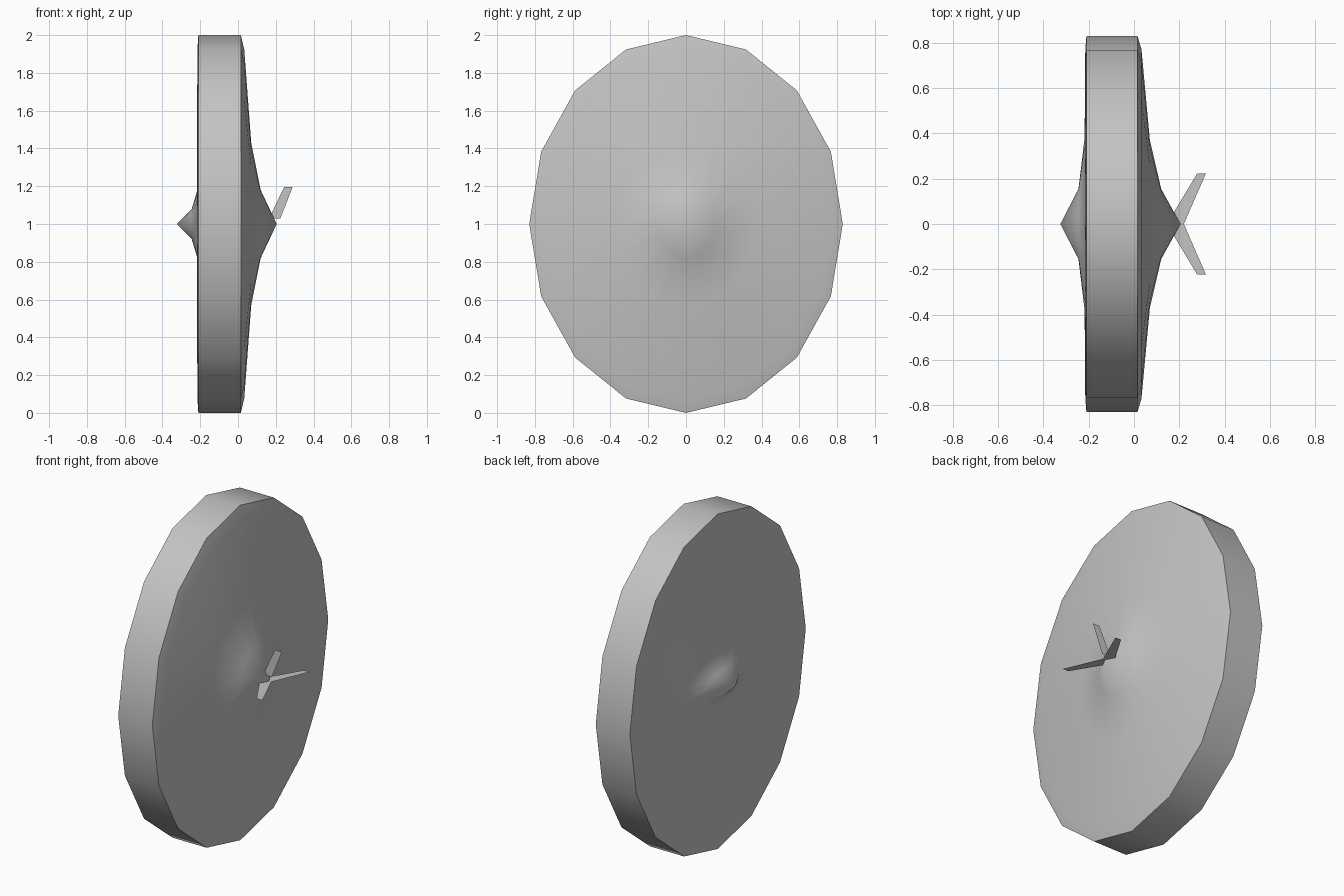
import bpy
import bmesh
from math import sin, cos, pi, radians

cube = bpy.data.objects.get("Cube")
if cube:
    bpy.data.objects.remove(cube, do_unlink=True)

SIDES = 16
CENTRE_Z = 1.0

grey = bpy.data.materials.new("plain_grey")
grey.use_nodes = True
grey.diffuse_color = (0.55, 0.55, 0.55, 1)
grey.node_tree.nodes["Principled BSDF"].inputs["Base Color"].default_value = grey.diffuse_color


def finish(bm, name):
    bmesh.ops.recalc_face_normals(bm, faces=bm.faces)
    mesh = bpy.data.meshes.new(name)
    bm.to_mesh(mesh)
    bm.free()
    mesh.materials.append(grey)
    obj = bpy.data.objects.new(name, mesh)
    bpy.context.collection.objects.link(obj)
    return obj


def loft(name, tip_a, rings, tip_b):
    """Join oval rings (x, y radius, z radius) along x, closed by a point at each end."""
    bm = bmesh.new()
    loops = []
    for x, ry, rz in rings:
        loops.append([bm.verts.new((x, ry * sin(2 * pi * i / SIDES),
                                    CENTRE_Z + rz * cos(2 * pi * i / SIDES)))
                      for i in range(SIDES)])
    ends = [bm.verts.new((x, 0, CENTRE_Z)) for x in (tip_a, tip_b)]
    for i in range(SIDES):
        j = (i + 1) % SIDES
        for a, b in zip(loops, loops[1:]):
            bm.faces.new((a[i], a[j], b[j], b[i]))
        bm.faces.new((ends[0], loops[0][j], loops[0][i]))
        bm.faces.new((ends[1], loops[-1][i], loops[-1][j]))
    return finish(bm, name)


def fin(name, points):
    bm = bmesh.new()
    bm.faces.new([bm.verts.new(p) for p in points])
    return finish(bm, name)


# Oval disc body with a flattened nose on one side and a flared tail cone on the other
body = loft("disc_body", -0.325, [
    (-0.245, 0.155, 0.08),
    (-0.218, 0.38, 0.17),
    (-0.215, 0.77, 0.924),
    (-0.21, 0.83, 1.0),
    (0.015, 0.83, 1.0),
    (0.033, 0.77, 0.924),
    (0.07, 0.37, 0.43),
    (0.12, 0.155, 0.18),
], 0.205)
bpy.context.view_layer.objects.active = body
body.select_set(True)
bpy.ops.object.shade_smooth_by_angle(angle=radians(40))

# Swept tail fins: (x, distance from the axis)
side_outline = [(0.145, 0), (0.278, 0.222), (0.317, 0.222), (0.22, 0)]
for name, s in (("left_tail_fin", 1), ("right_tail_fin", -1)):
    fin(name, [(x, s * d, CENTRE_Z) for x, d in side_outline])

top_outline = [(0.165, 0.03), (0.245, 0.197), (0.29, 0.197), (0.224, 0.03)]
fin("upright_tail_fin", [(x, 0, CENTRE_Z + d) for x, d in top_outline])
